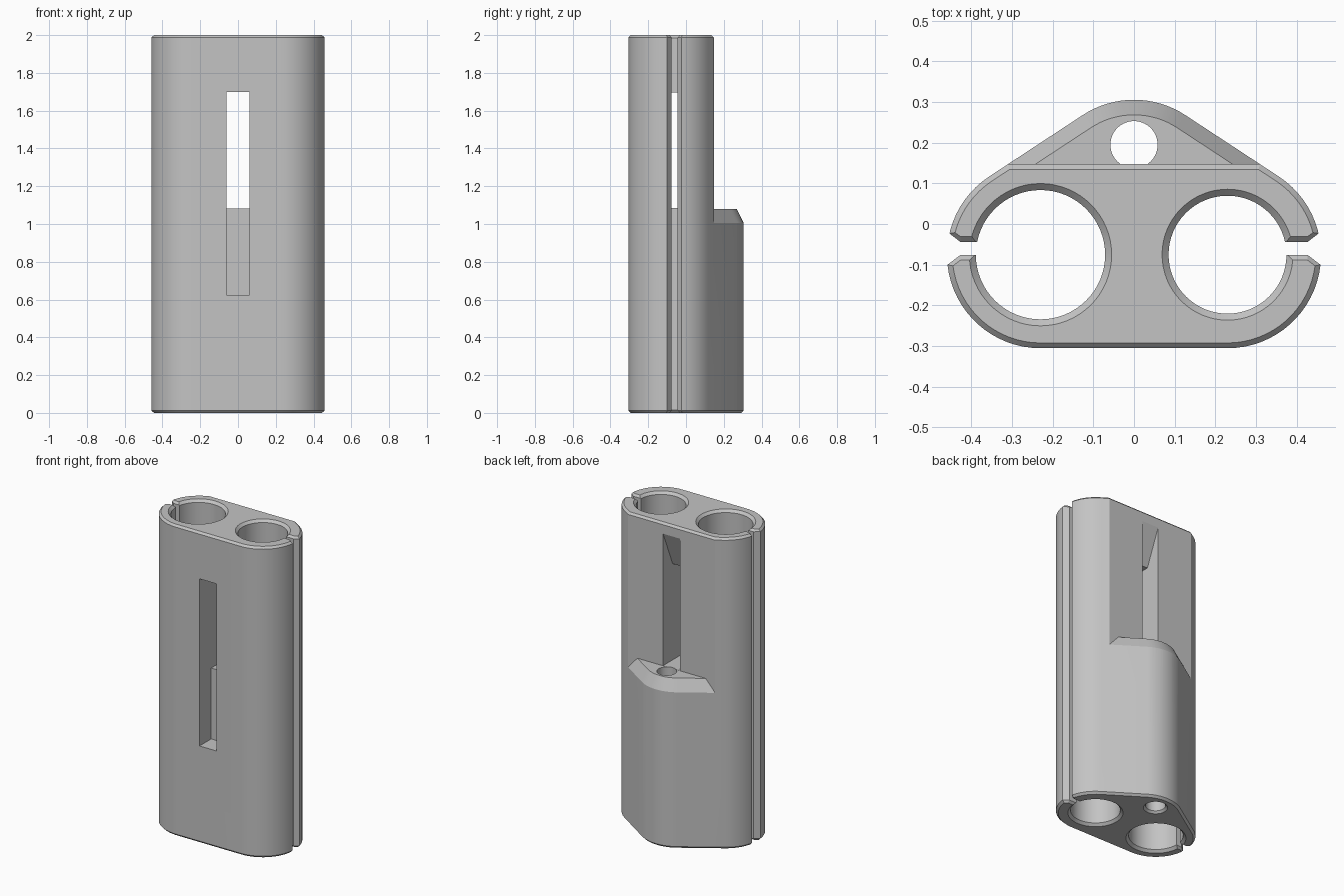
import bpy, bmesh
from math import sin, cos, radians, atan2, degrees

if "Cube" in bpy.data.objects:
    bpy.data.objects.remove(bpy.data.objects["Cube"])

HEIGHT = 2.0
BEVEL = 0.013
SHELL_R = 0.23          # outer radius of all three rounded corners
SIDE_X, SIDE_Y = 0.23, -0.0755
HUMP_Y = 0.0755
BACK_Y = 0.147          # flat back of the upper half
LEDGE_Z = 1.08          # top of the rear hump

grey = bpy.data.materials.new("plain grey")
grey.use_nodes = True
grey.diffuse_color = (0.55, 0.55, 0.55, 1)
bsdf = next(n for n in grey.node_tree.nodes if n.type == 'BSDF_PRINCIPLED')
bsdf.inputs["Base Color"].default_value = grey.diffuse_color


def loft(name, rings):
    """Solid through matching rings of 3D points, capped at both ends."""
    bm = bmesh.new()
    loops = [[bm.verts.new(p) for p in ring] for ring in rings]
    n = len(loops[0])
    for a, b in zip(loops, loops[1:]):
        for i in range(n):
            j = (i + 1) % n
            bm.faces.new((a[i], a[j], b[j], b[i]))
    bm.faces.new(loops[0][::-1])
    bm.faces.new(loops[-1])
    bmesh.ops.recalc_face_normals(bm, faces=bm.faces)
    mesh = bpy.data.meshes.new(name)
    bm.to_mesh(mesh)
    bm.free()
    mesh.materials.append(grey)
    obj = bpy.data.objects.new(name, mesh)
    bpy.context.collection.objects.link(obj)
    return obj


def arc(cx, cy, r, start, end, steps):
    angles = [radians(start + (end - start) * i / steps) for i in range(steps + 1)]
    return [(cx + r * cos(a), cy + r * sin(a)) for a in angles]


def shell_ring(r, z):
    """Rounded triangle wrapped around the two side corners and the hump."""
    slant = degrees(atan2(SIDE_X, HUMP_Y - SIDE_Y))
    pts = arc(SIDE_X, SIDE_Y, r, -90, slant, 28)
    pts += arc(0, HUMP_Y, r, slant, 180 - slant, 16)
    pts += arc(-SIDE_X, SIDE_Y, r, 180 - slant, 270, 28)
    return [(x, y, z) for x, y in pts]


def bore(name, x, y, stations):
    """Round cutter through (radius, height) stations."""
    return loft(name, [[(px, py, z) for px, py in arc(x, y, r, 0, 360, 64)[:-1]]
                       for r, z in stations])


def side_prism(name, half_width, section):
    """Extrude a (y, z) section across x."""
    return loft(name, [[(x, y, z) for y, z in section]
                       for x in (-half_width, half_width)])


def cut(target, cutter):
    cutter.hide_render = True
    mod = target.modifiers.new("cut", 'BOOLEAN')
    mod.operation = 'DIFFERENCE'
    mod.solver = 'EXACT'
    mod.object = cutter
    bpy.ops.object.select_all(action='DESELECT')
    bpy.context.view_layer.objects.active = target
    target.select_set(True)
    bpy.ops.object.modifier_apply(modifier=mod.name)
    bpy.data.objects.remove(cutter)


# Main shell with chamfered top and bottom rims
body = loft("holder_body", [
    shell_ring(SHELL_R - BEVEL, 0), shell_ring(SHELL_R, BEVEL),
    shell_ring(SHELL_R, HEIGHT - BEVEL), shell_ring(SHELL_R - BEVEL, HEIGHT)])

# Rear notch, leaving a hump with a steep chamfered shoulder
notch = side_prism("notch_cutter", 0.7, [
    (BACK_Y, 0.96), (BACK_Y, HEIGHT - BEVEL), (BACK_Y - 0.033, HEIGHT + 0.02),
    (0.5, HEIGHT + 0.02), (0.5, 0.96)])
shoulder = loft("shoulder", [
    shell_ring(SHELL_R + 0.037, LEDGE_Z - 0.15),
    shell_ring(SHELL_R - 0.037, LEDGE_Z)])
cut(notch, shoulder)
cut(body, notch)

# Two long bores of different size, flared at both ends
FLARE = 0.016
for side, radius in ((-1, 0.159), (1, 0.145)):
    wide = radius + 2 * FLARE
    cut(body, bore("bore_cutter", side * SIDE_X, SIDE_Y, [
        (wide, -FLARE), (radius, FLARE),
        (radius, HEIGHT - FLARE), (wide, HEIGHT + FLARE)]))

# Small bore through the hump, flared at the bottom only
cut(body, bore("hump_bore_cutter", 0, 0.195, [
    (0.058 + 2 * BEVEL, -BEVEL), (0.058, BEVEL), (0.058, LEDGE_Z + 0.002)]))

# Full-height side slits with lips flaring outward
MID_Y, GAP = -0.06, 0.016


def slit_ring(side, grow, z):
    half = [(0.3, GAP), (0.427, GAP), (0.5, GAP + 0.056)]
    pts = [(x, MID_Y + h + grow) for x, h in half]
    pts += [(x, MID_Y - h - grow) for x, h in reversed(half)]
    return [(side * x, y, z) for x, y in pts]


for side in (-1, 1):
    cut(body, loft("slit_cutter", [
        slit_ring(side, 2 * BEVEL, -BEVEL), slit_ring(side, 0, BEVEL),
        slit_ring(side, 0, HEIGHT - BEVEL),
        slit_ring(side, 2 * BEVEL, HEIGHT + BEVEL)]))

# Central window: front pocket below, through slot above with sloped rear roof
cut(body, side_prism("window_cutter", 0.06, [
    (-0.4, 0.625), (-0.187, 0.625), (-0.187, LEDGE_Z + 0.001),
    (0.16, LEDGE_Z + 0.001), (0.16, 1.96), (0.05, 1.70), (-0.4, 1.70)]))

# Thin opening linking the window with both bores
cut(body, side_prism("link_cutter", 0.2, [
    (MID_Y - GAP, 1.085), (MID_Y + GAP, 1.085),
    (MID_Y + GAP, 1.695), (MID_Y - GAP, 1.695)]))

bpy.ops.object.select_all(action='DESELECT')
bpy.context.view_layer.objects.active = body
body.select_set(True)
bpy.ops.object.shade_smooth_by_angle(angle=radians(20))
